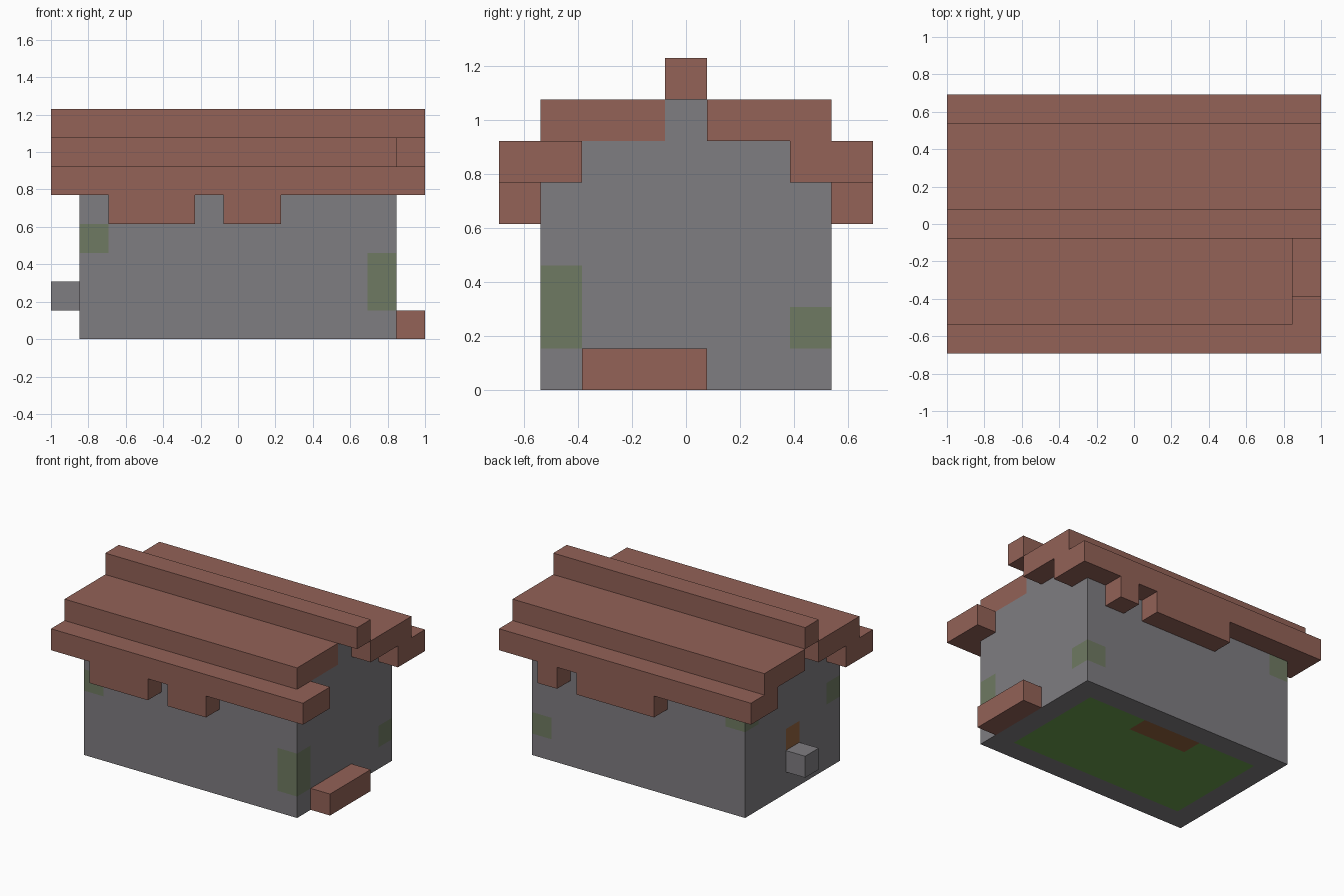
import bpy
import bmesh
from mathutils import Vector

cube = bpy.data.objects.get("Cube")
if cube:
    bpy.data.objects.remove(cube, do_unlink=True)

# The house is laid out on a grid of 13 x 9 x 8 equal blocks
U = 2 / 13
ORIGIN = Vector((-6.5 * U, -4.5 * U, 0))


def grid(i, j, k):
    return ORIGIN + Vector((i, j, k)) * U


def material(name, rgb):
    linear = [(c / 255 / 12.92) if c < 11 else ((c / 255 + 0.055) / 1.055) ** 2.4 for c in rgb]
    mat = bpy.data.materials.new(name)
    mat.use_nodes = True
    mat.diffuse_color = (*linear, 1)
    mat.node_tree.nodes["Principled BSDF"].inputs["Base Color"].default_value = (*linear, 1)
    return mat


STONE = material("grey stone", (127, 125, 129))
TILE = material("red brown tile", (147, 98, 87))
MOSS = material("mossy stone", (111, 122, 98))
GRASS = material("green floor", (106, 158, 78))
WOOD = material("brown wood", (146, 98, 62))


def finish(name, bm, *mats):
    bmesh.ops.recalc_face_normals(bm, faces=bm.faces)
    mesh = bpy.data.meshes.new(name)
    bm.to_mesh(mesh)
    bm.free()
    for mat in mats:
        mesh.materials.append(mat)
    obj = bpy.data.objects.new(name, mesh)
    bpy.context.collection.objects.link(obj)
    return obj


def prism(name, outline, start, end, *mats, paint=None):
    """Extrude a (y, z) outline along x between two grid positions."""
    bm = bmesh.new()
    face = bm.faces.new([bm.verts.new(grid(start, j, k)) for j, k in outline])
    out = bmesh.ops.extrude_face_region(bm, geom=[face])
    moved = [g for g in out["geom"] if isinstance(g, bmesh.types.BMVert)]
    bmesh.ops.translate(bm, vec=((end - start) * U, 0, 0), verts=moved)
    if paint:
        paint(bm)
    return finish(name, bm, *mats)


def beam(name, x, y, z, mat):
    outline = [(y[0], z[0]), (y[1], z[0]), (y[1], z[1]), (y[0], z[1])]
    return prism(name, outline, x[0], x[1], mat)


# Blocks of the walls that carry another colour
MOSSY = {(1, 1, 3), (11, 1, 1), (11, 1, 2), (11, 7, 1), (1, 7, 4)}
WOODEN = {(1, 4, 2), (5, 6, 0), (6, 6, 0), (7, 6, 0)}


def paint_walls(bm):
    # Cut the walls into blocks, then colour each face by the block it belongs to
    for axis, count in enumerate((13, 9, 8)):
        normal = Vector((0, 0, 0))
        normal[axis] = 1
        for n in range(count):
            geom = bm.verts[:] + bm.edges[:] + bm.faces[:]
            bmesh.ops.bisect_plane(bm, geom=geom, plane_co=grid(n, n, n), plane_no=normal)
    bmesh.ops.recalc_face_normals(bm, faces=bm.faces)
    for face in bm.faces:
        inside = face.calc_center_median() - face.normal * U / 2 - ORIGIN
        block = tuple(int(c // U) for c in inside)
        if block in WOODEN:
            face.material_index = 3
        elif block in MOSSY:
            face.material_index = 1
        elif face.normal.z < -0.9 and 2 <= block[0] <= 10 and 2 <= block[1] <= 6:
            face.material_index = 2


# Stone walls with stepped gables
half = [(8, 0), (8, 5), (7, 5), (7, 6), (5, 6), (5, 7)]
gable = half + [(9 - j, k) for j, k in reversed(half)]
prism("walls", gable, 1, 12, STONE, MOSS, GRASS, WOOD, paint=paint_walls)

# Stepped roof
beam("roof_ridge", (0, 13), (4, 5), (7, 8), TILE)
beam("upper_roof_front", (0, 12), (1, 4), (6, 7), TILE)
beam("upper_roof_back", (0, 13), (5, 8), (6, 7), TILE)
beam("eave_front", (0, 13), (0, 2), (5, 6), TILE)
beam("eave_back", (0, 13), (7, 9), (5, 6), TILE)

# Broken tiles hanging below the eaves
for name, y, runs in (("front", (0, 1), ((2, 5), (6, 8))),
                      ("back", (8, 9), ((5, 9), (10, 11)))):
    for n, run in enumerate(runs, 1):
        beam(f"hanging_tiles_{name}_{n}", run, y, (4, 5), TILE)

# Bench on one end and a stone ledge on the other
beam("bench", (12, 13), (2, 5), (0, 1), TILE)
beam("stone_ledge", (0, 1), (4, 5), (1, 2), STONE)
